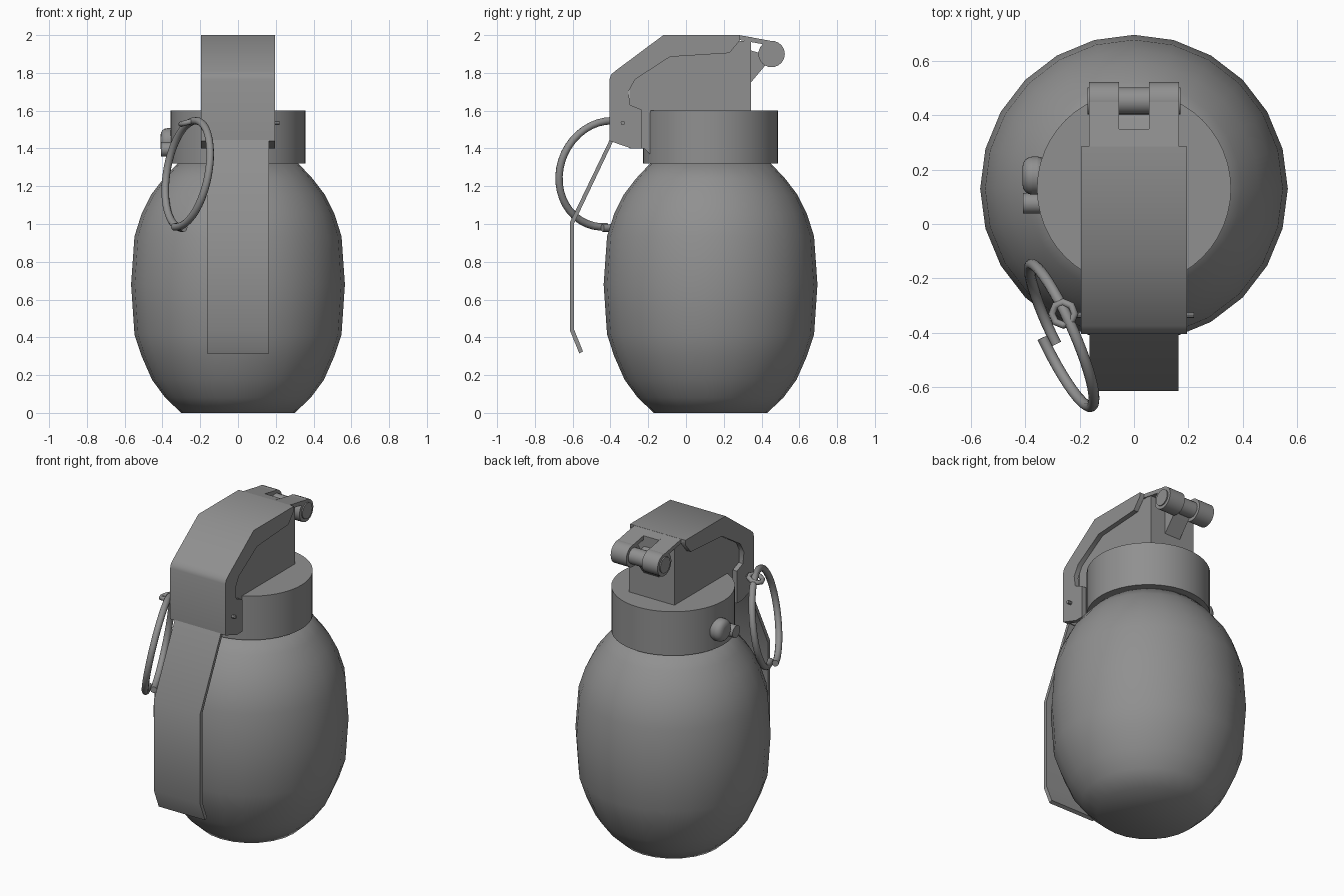
import bpy, bmesh, math
from mathutils import Vector

if "Cube" in bpy.data.objects:
    bpy.data.objects.remove(bpy.data.objects["Cube"])

CY = 0.13  # body axis in y

steel = bpy.data.materials.new("dark_grey")
steel.diffuse_color = (0.28, 0.28, 0.28, 1)
steel.use_nodes = True
steel.node_tree.nodes["Principled BSDF"].inputs["Base Color"].default_value = steel.diffuse_color


def finish(name, bm, smooth=30):
    bmesh.ops.recalc_face_normals(bm, faces=bm.faces)
    me = bpy.data.meshes.new(name)
    bm.to_mesh(me)
    bm.free()
    me.materials.append(steel)
    ob = bpy.data.objects.new(name, me)
    bpy.context.collection.objects.link(ob)
    if smooth:
        bpy.ops.object.select_all(action='DESELECT')
        ob.select_set(True)
        bpy.context.view_layer.objects.active = ob
        bpy.ops.object.shade_smooth_by_angle(angle=math.radians(smooth))
    return ob


def prism(name, yz, x0, x1, smooth=30):
    """Side profile in y,z extruded across x."""
    bm = bmesh.new()
    f = bm.faces.new([bm.verts.new((x0, y, z)) for y, z in yz])
    r = bmesh.ops.extrude_face_region(bm, geom=[f])
    moved = [v for v in r['geom'] if isinstance(v, bmesh.types.BMVert)]
    bmesh.ops.translate(bm, verts=moved, vec=(x1 - x0, 0, 0))
    return finish(name, bm, smooth)


def lathe(name, rz, sides, smooth=35):
    """Closed revolved solid about the body axis."""
    bm = bmesh.new()
    rings = [[bm.verts.new((r * math.sin(2 * math.pi * i / sides),
                            CY + r * math.cos(2 * math.pi * i / sides), z))
              for i in range(sides)] for r, z in rz]
    for a, b in zip(rings, rings[1:]):
        for i in range(sides):
            j = (i + 1) % sides
            bm.faces.new((a[i], a[j], b[j], b[i]))
    bm.faces.new(rings[0])
    bm.faces.new(rings[-1])
    return finish(name, bm, smooth)


def rod(name, x0, x1, y, z, r, sides=20):
    pts = [(y + r * math.cos(2 * math.pi * i / sides),
            z + r * math.sin(2 * math.pi * i / sides)) for i in range(sides)]
    return prism(name, pts, x0, x1)


def wire(name, pts, r, closed=False, sides=10):
    """Round wire swept along points."""
    bm = bmesh.new()
    n, rings = len(pts), []
    mid = sum(pts, Vector()) / n
    for i, p in enumerate(pts):
        a = pts[(i - 1) % n] if closed else pts[max(i - 1, 0)]
        b = pts[(i + 1) % n] if closed else pts[min(i + 1, n - 1)]
        t = (b - a).normalized()
        u = (p - mid) - t * (p - mid).dot(t)
        u.normalize()
        w = t.cross(u)
        rings.append([bm.verts.new(p + r * (math.cos(k) * u + math.sin(k) * w))
                      for k in (2 * math.pi * s / sides for s in range(sides))])
    pairs = list(zip(rings, rings[1:])) + ([(rings[-1], rings[0])] if closed else [])
    for a, b in pairs:
        for s in range(sides):
            q = (s + 1) % sides
            bm.faces.new((a[s], a[q], b[q], b[s]))
    if not closed:
        bm.faces.new(rings[0])
        bm.faces.new(rings[-1])
    return finish(name, bm, 50)


# Rounded body and collar
lathe("body", [(0.30, 0), (0.385, 0.08), (0.455, 0.175), (0.51, 0.30), (0.548, 0.415),
               (0.566, 0.68), (0.548, 0.935), (0.51, 1.055), (0.46, 1.155),
               (0.395, 1.24), (0.32, 1.32)], 24, 55)
lathe("collar", [(0.357, 1.32), (0.357, 1.60)], 48)

# Head block under the lever, with rear hinge bracket
prism("head_block", [(0.345, 1.97), (-0.11, 1.97), (-0.30, 1.80), (-0.30, 1.40),
                     (-0.22, 1.40), (-0.19, 1.37), (-0.19, 1.59), (0.345, 1.59)],
      -0.16, 0.16, 0)
prism("hinge_bracket", [(0.34, 1.92), (0.39, 1.905), (0.45, 1.88), (0.42, 1.84),
                        (0.34, 1.745)], -0.055, 0.055, 0)

# Lever cover: full side outline hollowed from below to leave two flanges
cover = prism("lever_cover", [
    (0.285, 2.0), (-0.12, 2.0), (-0.375, 1.81), (-0.397, 1.79), (-0.405, 1.765),
    (-0.405, 1.44), (-0.29, 1.40), (-0.235, 1.40), (-0.235, 1.605), (-0.295, 1.63),
    (-0.305, 1.70), (-0.27, 1.765), (-0.085, 1.885), (0.23, 1.905), (0.285, 1.972)],
    -0.195, 0.195, 40)
cutter = prism("cover_cutter", [(0.5, 1.975), (-0.112, 1.975), (-0.36, 1.79),
                                (-0.38, 1.76), (-0.38, 1.3), (0.5, 1.3)],
               -0.165, 0.165, 0)
cutter.hide_render = True
mod = cover.modifiers.new("hollow", 'BOOLEAN')
mod.operation, mod.solver, mod.object = 'DIFFERENCE', 'EXACT', cutter
bpy.context.view_layer.objects.active = cover
bpy.ops.object.modifier_apply(modifier=mod.name)
bpy.data.objects.remove(cutter)

# Long lever strap
prism("lever_strap", [(-0.402, 1.45), (-0.614, 1.01), (-0.614, 0.435), (-0.565, 0.315),
                      (-0.545, 0.325), (-0.592, 0.44), (-0.592, 1.005), (-0.38, 1.45)],
      -0.163, 0.163, 40)

# Hinge: rear tab, two curled prongs and axle
prism("hinge_tab", [(0.28, 2.0), (0.35, 1.988), (0.35, 1.963), (0.28, 1.975)],
      -0.055, 0.055, 0)
for side, s in (("right", 1), ("left", -1)):
    prism("hinge_prong_" + side, [(0.28, 2.0), (0.463, 1.967), (0.46, 1.942),
                                  (0.28, 1.975)], s * 0.055, s * 0.165, 0)
    rod("hinge_curl_" + side, s * 0.055, s * 0.165, 0.453, 1.90, 0.07, 24)
rod("hinge_axle", -0.172, 0.172, 0.453, 1.90, 0.05)

# Cross pin with its eye loop
rod("cross_pin", -0.215, 0.22, -0.335, 1.535, 0.011, 8)
wire("pin_eye", [Vector((-0.26 + 0.042 * math.cos(a), -0.33 + 0.042 * math.sin(a),
                         1.54 + 0.012 * math.cos(a)))
                 for a in (math.pi * i / 4 for i in range(8))], 0.014, True, 8)

# Pull ring: one turn with slightly overlapping ends at the bottom
d1 = Vector((0.42, -0.907, 0)).normalized()
d2 = Vector((0.154, 0.071, 1)).normalized()
nrm = d1.cross(d2)
turn = [-0.012 + 1.024 * i / 44 for i in range(45)]
wire("pull_ring", [Vector((-0.268, -0.41, 1.264))
                   - 0.284 * math.sin(2 * math.pi * t) * d1
                   - 0.287 * math.cos(2 * math.pi * t) * d2
                   + (t - 0.5) * 0.036 * nrm for t in turn], 0.02)

# Side screw and small stud on the collar
for name, x0, y, z, r in (("side_screw", -0.41, 0.178, 1.437, 0.07),
                          ("side_stud", -0.408, 0.076, 1.395, 0.038)):
    knob = rod(name, x0, -0.32, y, z, r)
    if name == "side_screw":
        bev = knob.modifiers.new("round", 'BEVEL')
        bev.width, bev.segments = 0.035, 4
